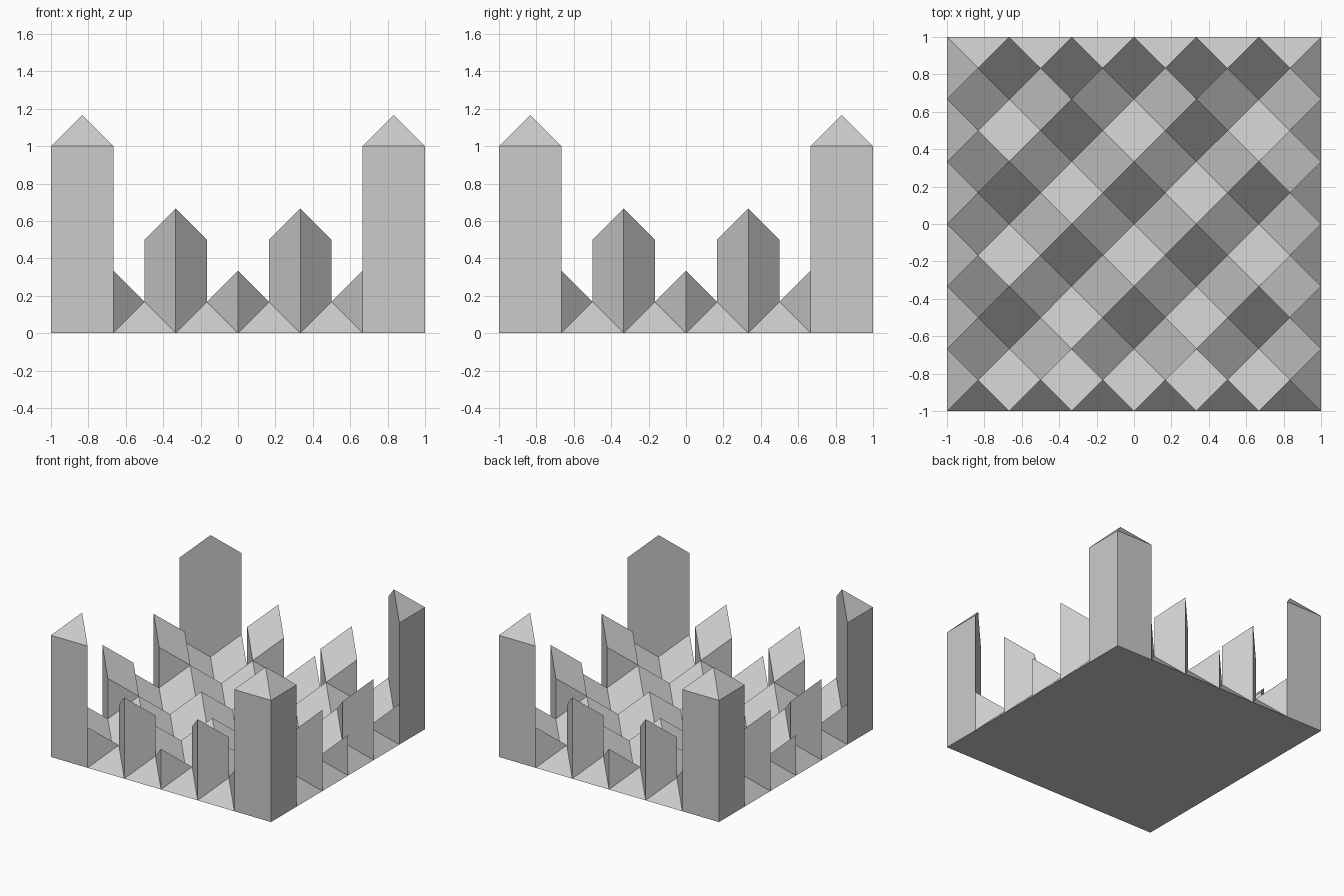
import bpy
import bmesh

if "Cube" in bpy.data.objects:
    bpy.data.objects.remove(bpy.data.objects["Cube"], do_unlink=True)

UNIT = 1 / 6      # half of one cell of the six by six grid
RIM = 6           # distance from the centre to the outer edge, in units

grey = bpy.data.materials.new("plain grey")
grey.use_nodes = True
grey.diffuse_color = (0.6, 0.6, 0.6, 1)
grey.node_tree.nodes["Principled BSDF"].inputs["Base Color"].default_value = (0.6, 0.6, 0.6, 1)


def fold(x, y):
    """Height of the folded floor: pits and peaks alternate like a chessboard."""
    return 1 if x % 2 else 2 * ((x + y) // 2 % 2)


def around(face):
    """The face repeated on all four sides."""
    copies = []
    for _ in range(4):
        copies.append(face)
        face = [(-y, x, z) for x, y, z in face]
    return copies


tops = {"folded_floor": [], "edge_fins": [], "corner_towers": []}

# Folded floor: tilted diamonds, with a low sloping triangle between the fins
for a in range(-4, 5):
    for b in range(-4, 5):
        if (a + b) % 2:
            ring = [(a, b - 1), (a + 1, b), (a, b + 1), (a - 1, b)]
            tops["folded_floor"].append([(x, y, fold(x, y)) for x, y in ring])
for a in range(-3, 4, 2):
    tops["folded_floor"] += around([(a, RIM - 1, 1), (a + 1, RIM, 0), (a - 1, RIM, 0)])

# Edge fins: diamonds that rise outwards to a point on the rim
for a in range(-4, 5, 2):
    h = fold(a, 4)
    tops["edge_fins"] += around([(a, 4, h), (a + 1, 5, h + 1), (a, RIM, h + 2), (a - 1, 5, h + 1)])

# Corner towers: half-cell columns with two roof slopes
tops["corner_towers"] += around([(RIM, RIM, 6), (4, RIM, 6), (5, 5, 7)])
tops["corner_towers"] += around([(RIM, RIM, 6), (5, 5, 7), (RIM, 4, 6)])

# Heights along every directed edge, used to find the foot of each wall
edge_heights = {}
for faces in tops.values():
    for face in faces:
        for p, q in zip(face, face[1:] + face[:1]):
            edge_heights[p[:2], q[:2]] = (p[2], q[2])


def wall(p, q):
    """Upright face below edge p-q, down to the neighbour or the ground."""
    foot_q, foot_p = edge_heights.get((q[:2], p[:2]), (0, 0))
    if p[2] + q[2] <= foot_p + foot_q:
        return None
    ring = [(*p[:2], foot_p), (*q[:2], foot_q), q, p]
    return list(dict.fromkeys(ring))


def build(name, faces):
    bm = bmesh.new()
    verts = {}
    for face in faces:
        for co in face:
            if co not in verts:
                verts[co] = bm.verts.new([c * UNIT for c in co])
        bm.faces.new([verts[co] for co in face])
    mesh = bpy.data.meshes.new(name)
    bm.to_mesh(mesh)
    bm.free()
    mesh.materials.append(grey)
    bpy.context.collection.objects.link(bpy.data.objects.new(name, mesh))


for name, faces in tops.items():
    walls = [wall(p, q) for face in faces for p, q in zip(face, face[1:] + face[:1])]
    build(name, faces + [w for w in walls if w])

# Flat underside
build("underside", [[(-RIM, -RIM, 0), (-RIM, RIM, 0), (RIM, RIM, 0), (RIM, -RIM, 0)]])
